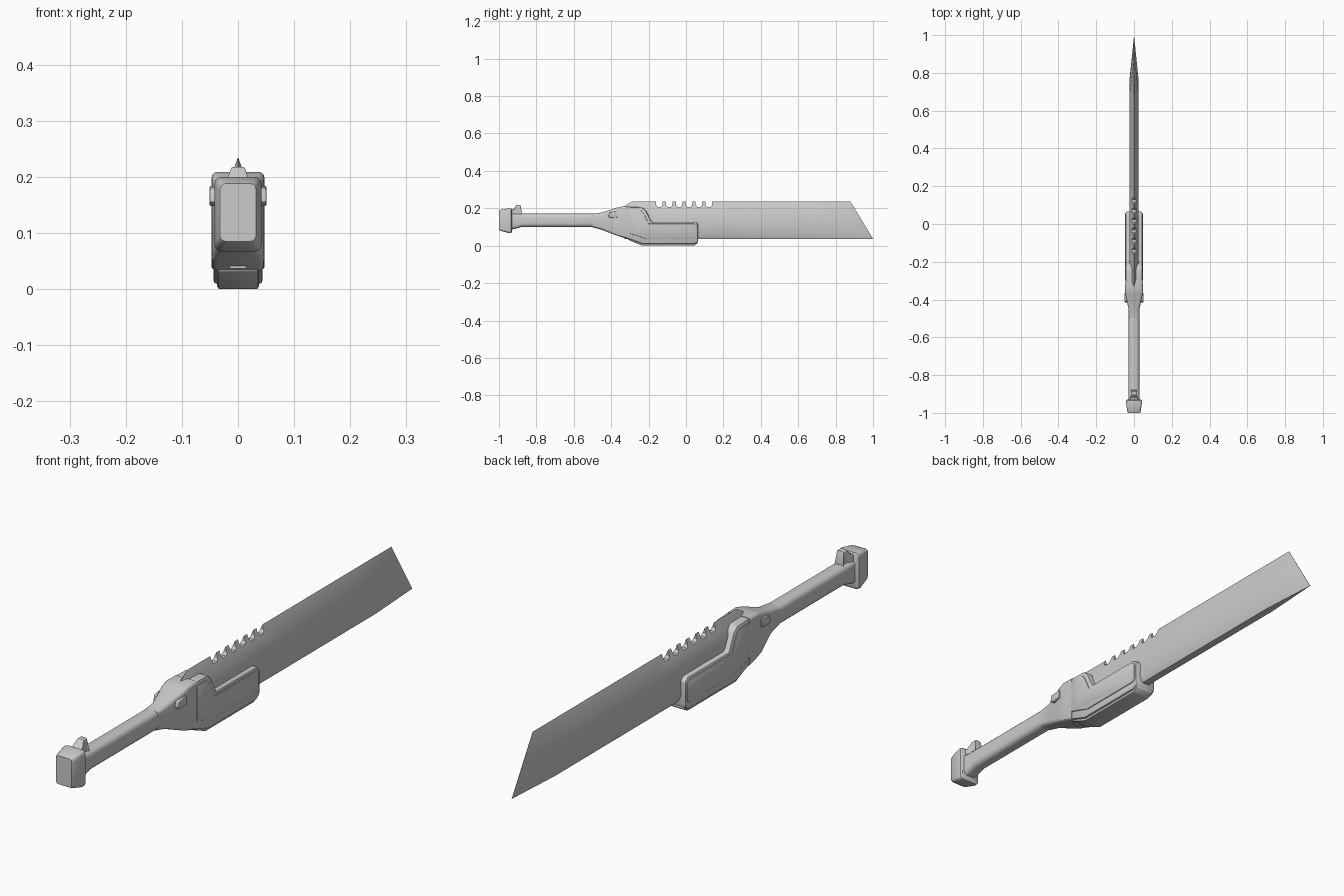
import bpy, bmesh, math

if "Cube" in bpy.data.objects:
    bpy.data.objects.remove(bpy.data.objects["Cube"])


def finish(name, bm, bevel=0.0, segs=2, cutters=(), angle=35):
    """Turn a bmesh into an object, apply its modifiers and smooth it by angle."""
    bmesh.ops.remove_doubles(bm, verts=bm.verts, dist=1e-5)
    bmesh.ops.recalc_face_normals(bm, faces=bm.faces)
    me = bpy.data.meshes.new(name)
    bm.to_mesh(me)
    bm.free()
    ob = bpy.data.objects.new(name, me)
    bpy.context.collection.objects.link(ob)
    bpy.ops.object.select_all(action='DESELECT')
    ob.select_set(True)
    bpy.context.view_layer.objects.active = ob
    for c in cutters:
        m = ob.modifiers.new("cut", 'BOOLEAN')
        m.operation = 'DIFFERENCE'
        m.solver = 'EXACT'
        m.object = c
        bpy.ops.object.modifier_apply(modifier=m.name)
    if bevel:
        m = ob.modifiers.new("bevel", 'BEVEL')
        m.width = bevel
        m.segments = segs
        m.limit_method = 'ANGLE'
        m.angle_limit = math.radians(25)
        bpy.ops.object.modifier_apply(modifier=m.name)
    bpy.ops.object.shade_smooth_by_angle(angle=math.radians(angle))
    return ob


def skin(rings):
    """Bridge equal-length point rings and cap both ends."""
    bm = bmesh.new()
    vr = [[bm.verts.new(p) for p in r] for r in rings]
    n = len(vr[0])
    for a, b in zip(vr, vr[1:]):
        for i in range(n):
            j = (i + 1) % n
            bm.faces.new((a[i], a[j], b[j], b[i]))
    bm.faces.new(vr[0])
    bm.faces.new(vr[-1])
    return bm


def prism(name, pts, x0, x1, bevel=0.0, **kw):
    """Side profile in (y, z) extruded between two x values."""
    return finish(name, skin([[(x, y, z) for y, z in pts] for x in (x0, x1)]), bevel, **kw)


def loft(name, sections, bevel=0.0, segs=3, **kw):
    """Rounded-rectangle sections (y, half width, z low, z high, corner radius)."""
    rings = []
    for y, w, z0, z1, r in sections:
        ring = []
        for cx, cz, a0 in ((w - r, z1 - r, 0), (r - w, z1 - r, 90),
                           (r - w, z0 + r, 180), (w - r, z0 + r, 270)):
            for k in range(segs + 1):
                a = math.radians(a0 + 90 * k / segs)
                ring.append((cx + r * math.cos(a), y, cz + r * math.sin(a)))
        rings.append(ring)
    return finish(name, skin(rings), bevel, **kw)


# Notch cutters for the toothed spine
cutters = []
for i in range(6):
    y = -0.16 + i * 0.053
    c = prism("notch_cutter", [(y, 0.26), (y, 0.218), (y + 0.008, 0.207),
                               (y + 0.026, 0.207), (y + 0.033, 0.216), (y + 0.037, 0.26)],
              -0.06, 0.06)
    cutters.append(c)

# Blade: sharp spine, thick body, slanted pointed end
TOP, LOW = 0.235, 0.037
HALF = [(0.0, 1), (0.024, 0.172), (0.025, 0.06), (0.014, LOW)]


def blade_ring(y, top=TOP, width=1.0, slant=0.0):
    half = [(x * width, top if z == 1 else z) for x, z in HALF]
    full = half + [(-x, z) for x, z in reversed(half[1:])]
    return [(x, y + slant * (TOP - z) / (TOP - LOW), z) for x, z in full]


bm = skin([blade_ring(-0.33, 0.21), blade_ring(-0.29), blade_ring(0.2),
           blade_ring(0.65, slant=0.12), blade_ring(0.88, width=0.02, slant=0.12)])
finish("blade", bm, cutters=cutters, angle=30)
for c in cutters:
    bpy.data.objects.remove(c)

# Guard housing around the blade root
prism("guard_housing", [(-0.365, 0.195), (-0.33, 0.208), (-0.235, 0.205), (-0.215, 0.19),
                        (-0.185, 0.128), (0.05, 0.128), (0.065, 0.115), (0.065, 0.022),
                        (0.045, 0.009), (-0.23, 0.009), (-0.31, 0.038), (-0.365, 0.06)],
      -0.044, 0.044, 0.007)

# Lower rail under the housing
prism("lower_rail", [(-0.31, 0.045), (-0.31, 0.032), (-0.235, 0.0), (0.04, 0.0),
                     (0.062, 0.012), (0.062, 0.045)], -0.037, 0.037, 0.005)

# Raised panels and latches, one per side
for side, s in (("left", -1), ("right", 1)):
    prism(side + "_panel", [(-0.3, 0.192), (-0.245, 0.192), (-0.228, 0.178), (-0.2, 0.118),
                            (0.045, 0.118), (0.057, 0.108), (0.057, 0.045), (0.048, 0.036),
                            (-0.21, 0.036), (-0.3, 0.065)],
          s * 0.038, s * 0.047, 0.003)
    prism(side + "_latch", [(-0.415, 0.155), (-0.41, 0.178), (-0.365, 0.184),
                            (-0.365, 0.152), (-0.40, 0.148)],
          s * 0.03, s * 0.051, 0.003)

# Collar flaring from the grip to the housing
loft("collar", [(-0.50, 0.028, 0.098, 0.171, 0.016), (-0.45, 0.029, 0.085, 0.177, 0.016),
                (-0.37, 0.046, 0.054, 0.203, 0.012), (-0.345, 0.047, 0.046, 0.209, 0.010),
                (-0.30, 0.046, 0.032, 0.209, 0.010)], angle=30)

# Grip
loft("grip", [(-0.94, 0.029, 0.085, 0.172, 0.016), (-0.915, 0.028, 0.09, 0.171, 0.016),
              (-0.88, 0.028, 0.1, 0.171, 0.018), (-0.47, 0.028, 0.1, 0.171, 0.018)])

# Thumb hook in front of the pommel
loft("pommel_hook", [(-0.945, 0.022, 0.12, 0.192, 0.006), (-0.922, 0.021, 0.12, 0.196, 0.006),
                     (-0.905, 0.013, 0.12, 0.218, 0.005), (-0.885, 0.013, 0.12, 0.218, 0.005),
                     (-0.878, 0.018, 0.12, 0.175, 0.005)], 0.002)

# Pommel
loft("pommel", [(-1.0, 0.032, 0.085, 0.188, 0.010), (-0.99, 0.036, 0.079, 0.192, 0.012),
                (-0.945, 0.042, 0.067, 0.200, 0.012), (-0.935, 0.041, 0.068, 0.199, 0.012),
                (-0.93, 0.036, 0.075, 0.19, 0.012)])
